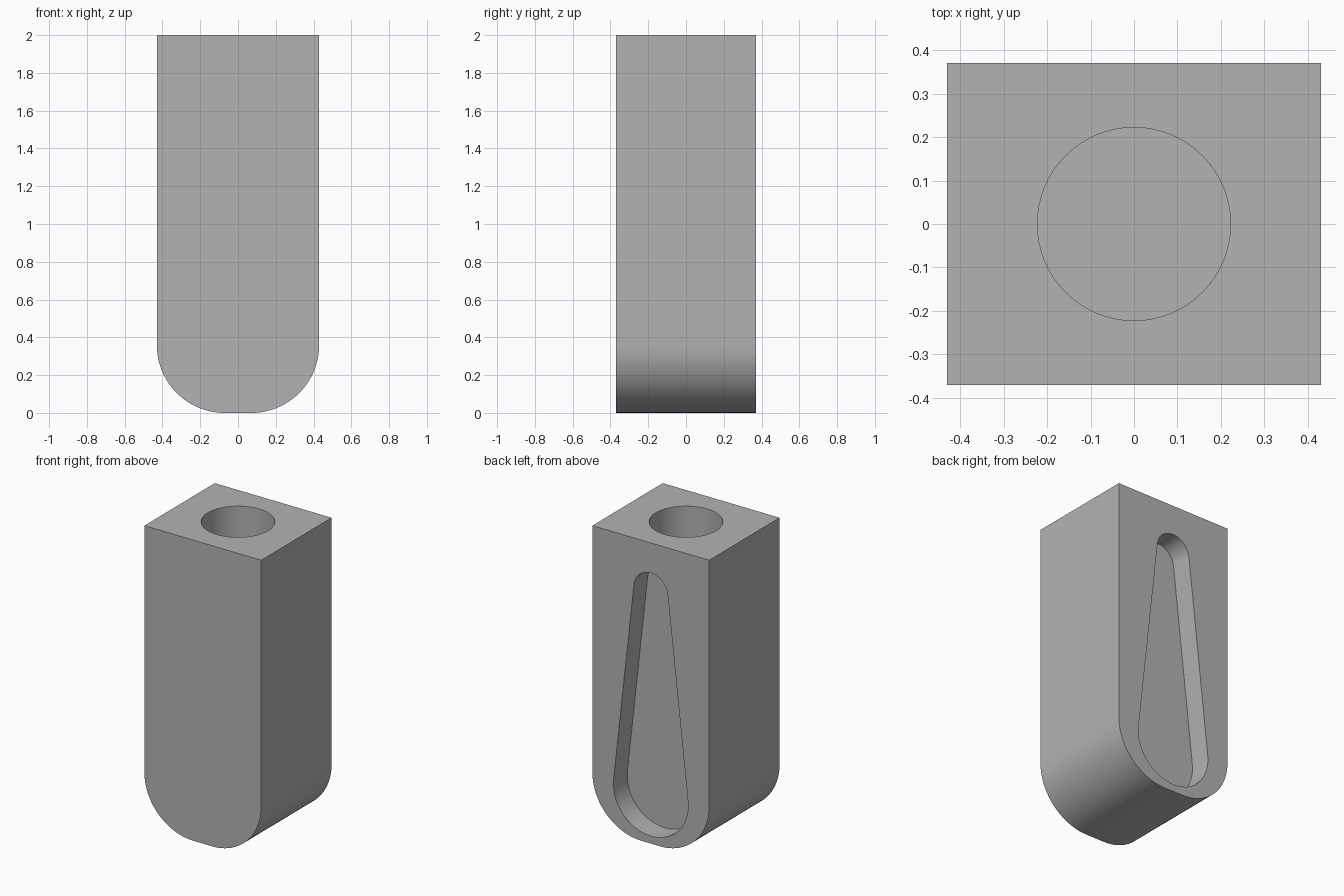
import bpy, bmesh
from math import sin, cos, pi, asin, radians

if "Cube" in bpy.data.objects:
    bpy.data.objects.remove(bpy.data.objects["Cube"])

HALF_W, HALF_D, HEIGHT = 0.43, 0.37, 2.0
CORNER_R = 0.36
POCKET_DEPTH = 0.145
HOLE_R, HOLE_DEPTH = 0.222, 1.0

grey = bpy.data.materials.new("plain grey")
grey.use_nodes = True
grey.diffuse_color = (0.45, 0.45, 0.45, 1)
grey.node_tree.nodes["Principled BSDF"].inputs["Base Color"].default_value = (0.45, 0.45, 0.45, 1)


def arc(cx, cz, r, start, end, steps):
    return [(cx + r * cos(start + (end - start) * i / steps),
             cz + r * sin(start + (end - start) * i / steps)) for i in range(steps + 1)]


def extrude_profile(name, profile, y0, y1):
    """Extrude an x-z outline along y."""
    bm = bmesh.new()
    face = bm.faces.new([bm.verts.new((x, y0, z)) for x, z in profile])
    geom = bmesh.ops.extrude_face_region(bm, geom=[face])["geom"]
    verts = [g for g in geom if isinstance(g, bmesh.types.BMVert)]
    bmesh.ops.translate(bm, verts=verts, vec=(0, y1 - y0, 0))
    bmesh.ops.recalc_face_normals(bm, faces=bm.faces)
    mesh = bpy.data.meshes.new(name)
    bm.to_mesh(mesh)
    bm.free()
    mesh.materials.append(grey)
    obj = bpy.data.objects.new(name, mesh)
    bpy.context.collection.objects.link(obj)
    return obj


def cut(target, cutter):
    mod = target.modifiers.new("cut", "BOOLEAN")
    mod.operation, mod.solver, mod.object = "DIFFERENCE", "EXACT", cutter
    bpy.ops.object.select_all(action="DESELECT")
    bpy.context.view_layer.objects.active = target
    target.select_set(True)
    bpy.ops.object.modifier_apply(modifier=mod.name)
    bpy.data.objects.remove(cutter)


# Block with two rounded lower corners
inner = HALF_W - CORNER_R
outline = [(HALF_W, HEIGHT), (-HALF_W, HEIGHT)]
outline += arc(-inner, CORNER_R, CORNER_R, pi, 1.5 * pi, 24)
outline += arc(inner, CORNER_R, CORNER_R, 1.5 * pi, 2 * pi, 24)
block = extrude_profile("block", outline, -HALF_D, HALF_D)

# Tapered pocket in the back: two circles joined by tangent lines
low_z, low_r, high_z, high_r = 0.325, 0.275, 1.675, 0.125
tilt = asin((low_r - high_r) / (high_z - low_z))
pocket = arc(0, high_z, high_r, tilt, pi - tilt, 32)
pocket += arc(0, low_z, low_r, pi - tilt, 2 * pi + tilt, 40)
cut(block, extrude_profile("pocket_cutter", pocket, HALF_D - POCKET_DEPTH, HALF_D + 0.1))

# Round blind hole in the top
bpy.ops.mesh.primitive_cylinder_add(vertices=64, radius=HOLE_R, depth=HOLE_DEPTH + 0.1,
                                    location=(0, 0, HEIGHT + 0.05 - HOLE_DEPTH / 2))
hole = bpy.context.object
hole.name = "hole_cutter"
hole.data.materials.append(grey)
cut(block, hole)

bpy.ops.object.shade_smooth_by_angle(angle=radians(30))
